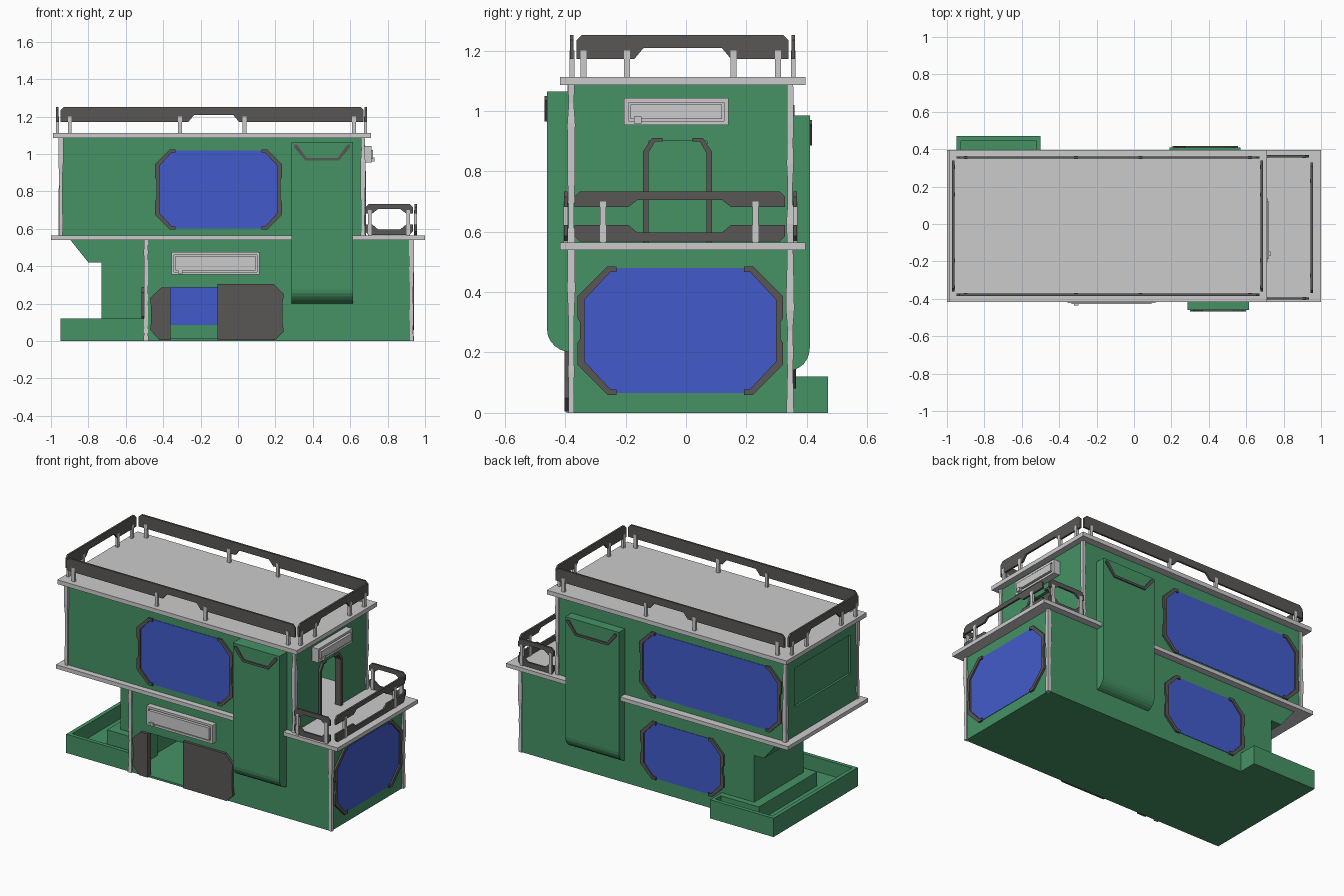
import bpy, bmesh, math, random

if "Cube" in bpy.data.objects:
    bpy.data.objects.remove(bpy.data.objects["Cube"])
random.seed(4)


def material(name, rgb):
    m = bpy.data.materials.new(name)
    m.diffuse_color = (*rgb, 1)
    m.use_nodes = True
    m.node_tree.nodes["Principled BSDF"].inputs["Base Color"].default_value = m.diffuse_color
    return m


GREEN = material("green_wall", (0.06, 0.29, 0.13))
BLUE = material("blue_glass", (0.055, 0.105, 0.6))
DARK = material("dark_metal", (0.1, 0.097, 0.094))


def finish(bm, name, mat):
    bmesh.ops.recalc_face_normals(bm, faces=bm.faces)
    me = bpy.data.meshes.new(name)
    bm.to_mesh(me)
    bm.free()
    ob = bpy.data.objects.new(name, me)
    bpy.context.collection.objects.link(ob)
    if mat:
        me.materials.append(mat)
    return ob


def prism(name, pts, axis, a, b, mat=None):
    """Extrude a 2D profile along an axis from a to b."""
    place = {"x": lambda u, v: (a, u, v), "y": lambda u, v: (u, a, v), "z": lambda u, v: (u, v, a)}[axis]
    bm = bmesh.new()
    f = bm.faces.new([bm.verts.new(place(u, v)) for u, v in pts])
    ext = bmesh.ops.extrude_face_region(bm, geom=[f])["geom"]
    vec = [(b - a) if axis == k else 0 for k in "xyz"]
    bmesh.ops.translate(bm, vec=vec, verts=[g for g in ext if isinstance(g, bmesh.types.BMVert)])
    return finish(bm, name, mat)


def box(name, x0, x1, y0, y1, z0, z1, mat=None):
    return prism(name, [(x0, y0), (x1, y0), (x1, y1), (x0, y1)], "z", z0, z1, mat)


def cut(ob, cutter):
    mod = ob.modifiers.new("cut", "BOOLEAN")
    mod.operation, mod.solver, mod.object = "DIFFERENCE", "EXACT", cutter
    bpy.context.view_layer.objects.active = ob
    bpy.ops.object.modifier_apply(modifier=mod.name)
    bpy.data.objects.remove(cutter)


def octagon(u0, u1, z0, z1, c):
    return [(u0 + c, z0), (u1 - c, z0), (u1, z0 + c), (u1, z1 - c),
            (u1 - c, z1), (u0 + c, z1), (u0, z1 - c), (u0, z0 + c)]


def brackets(name, axis, u0, u1, z0, z1, c, a, b, w=0.024):
    """Pair of C-shaped frames on the two sides of a window."""
    left = [(c + .03, z1), (c, z1), (0, z1 - c), (0, z1 - c - .07), (.009, z1 - c - .085),
            (.009, z0 + c + .085), (0, z0 + c + .07), (0, z0 + c), (c, z0), (c + .03, z0),
            (c + .03, z0 + .018), (c + .01, z0 + .018), (w, z0 + c + .01), (w, z1 - c - .01),
            (c + .01, z1 - .018), (c + .03, z1 - .018)]
    prism(name + "_left", [(u0 + u, z) for u, z in left], axis, a, b, DARK)
    prism(name + "_right", [(u1 - u, z) for u, z in left], axis, a, b, DARK)


def window(name, axis, u0, u1, z0, z1, c, inner, outer, g=0.012):
    """Pane through the wall plus its brackets."""
    s = math.copysign(1, outer - inner)
    prism(name + "_pane", octagon(u0 + g, u1 - g, z0 + g / 2, z1 - g / 2, c), axis,
          inner - s * .003, outer + s * .003, BLUE)
    brackets(name + "_frame", axis, u0, u1, z0, z1, c, outer - s * .004, outer + s * .012)


def rail(name, axis, u0, u1, z0, z1, h, a, posts, zb, zt, mid=None, flip=False):
    """Railing board with a notch in one long edge, on small posts."""
    m, c, d = (u0 + u1) / 2 if mid is None else mid, .018, (z1 - z0) * .45
    pts = [(u0, z0), (m - h - .03, z0), (m - h, z0 + d), (m + h, z0 + d), (m + h + .03, z0),
           (u1, z0), (u1, z1 - c), (u1 - c, z1), (u0 + c, z1), (u0, z1 - c)]
    if flip:
        pts = [(u, z0 + z1 - z) for u, z in pts]
    prism(name, pts, axis, a - .006, a + .006, DARK)
    for p in posts:
        x0, x1, y0, y1 = (a - .008, a + .008, p - .01, p + .01)
        if axis == "y":
            x0, x1, y0, y1 = y0, y1, x0, x1
        box(name + "_post", x0, x1, y0, y1, zb, zt)


def corner_post(name, x, y, z0, z1):
    """Slightly uneven square corner post."""
    bm = bmesh.new()
    n, rings = 8, []
    for i in range(n + 1):
        r = .011 + random.uniform(-.003, .003)
        rings.append([bm.verts.new((x + sx * r, y + sy * r, z0 + (z1 - z0) * i / n))
                      for sx, sy in ((-1, -1), (1, -1), (1, 1), (-1, 1))])
    for lo, hi in zip(rings, rings[1:]):
        for k in range(4):
            bm.faces.new((lo[k], lo[k - 3], hi[k - 3], hi[k]))
    bm.faces.new(rings[0])
    bm.faces.new(rings[-1])
    finish(bm, name, None)


def ell(t):
    """L-shaped ground plan, inset by t."""
    return [(-.5 + t, -.385 + t), (.93 - t, -.385 + t), (.93 - t, .352 - t),
            (-.73 + t, .352 - t), (-.73 + t, -.15 + t), (-.5 + t, -.15 + t)]


# Ground floor shell with door opening
ground = prism("ground_floor_walls", ell(0), "z", 0, .545, GREEN)
cut(ground, prism("room_cutter", ell(.02), "z", .012, .7))
cut(ground, box("door_cutter", -.40, -.08, -.45, -.35, .012, .285))
prism("overhang_support", [(-.9, .545), (-.8, .42), (-.725, .42), (-.725, .545)], "y", -.15, .352, GREEN)

# Planter around the recessed corner
planter = box("planter", -.95, -.5, -.385, .47, 0, .12, GREEN)
cut(planter, prism("planter_cutter", [(-.925, -.36), (-.52, -.36), (-.52, -.2), (-.79, -.2), (-.79, .39),
                                      (-.52, .39), (-.52, .445), (-.925, .445)], "z", .03, .2))

# Upper floor shell with balcony doorway and rear recess
upper = box("upper_floor_walls", -.95, .67, -.38, .348, .555, 1.09, GREEN)
cut(upper, box("room_cutter", -.93, .65, -.36, .328, .5, 1.2))
cut(upper, box("doorway_cutter", .6, .7, -.125, .07, .5, .9))
cut(upper, box("recess_cutter", -1, -.937, -.31, .25, .75, 1.0))

# Floor and roof slabs
box("middle_slab", -1, 1, -.418, .395, .54, .565)
box("roof_slab", -.99, .71, -.418, .395, 1.085, 1.112)

# Corner posts
for y in (-.38, .345):
    corner_post("ground_corner_post", .928, y, 0, .542)
    for x in (-.947, .668):
        corner_post("upper_corner_post", x, y, .56, 1.09)
corner_post("ground_corner_post", -.492, -.382, 0, .542)

# Windows
window("front_upper_window", "y", -.445, .235, .595, 1.025, .08, -.36, -.38)
window("back_upper_window", "y", -.925, .08, .6, 1.02, .08, .328, .348)
window("back_lower_window", "y", -.52, .07, .08, .45, .08, .332, .352)
window("end_window", "x", -.36, .322, .06, .485, .1, .91, .93)

# Balcony door frame
frame = [(0, .565), (0, .865), (.03, .91), (.065, .91), (.065, .898), (.04, .898), (.018, .86), (.018, .565)]
prism("balcony_door_frame_left", [(-.143 + u, z) for u, z in frame], "x", .64, .684, DARK)
prism("balcony_door_frame_right", [(.086 - u, z) for u, z in frame], "x", .64, .684, DARK)

# Sliding front door leaves and side shutter
prism("door_leaf_left", [(-.36, .005), (-.42, .005), (-.47, .06), (-.465, .1), (-.465, .18), (-.47, .23),
                         (-.41, .285), (-.36, .285)], "y", -.402, -.37, DARK)
prism("door_leaf_right", [(-.11, .005), (.2, .005), (.245, .05), (.238, .1), (.238, .2), (.245, .25),
                          (.19, .305), (-.11, .305)], "y", -.402, -.37, DARK)
prism("side_shutter", octagon(-.33, -.19, .1, .29, .03), "x", -.515, -.495, DARK)


# Wall ducts with rounded lower edge, and their trim
def duct(name, x0, x1, wall, face, z0, z1):
    d, r = face - wall, .075
    arc = [(wall + d * math.cos(t), z0 + r - r * math.sin(t)) for t in [i * math.pi / 12 for i in range(7)]]
    prism(name, [(wall, z1), (face, z1)] + arc, "x", x0, x1, GREEN)
    lo, hi = z1 - .1, z1 - .015
    u = [(x0 + .015, hi), (x0 + .015, hi - .015), (x0 + .075, lo), (x1 - .075, lo), (x1 - .015, hi - .015),
         (x1 - .015, hi), (x1 - .03, hi), (x1 - .082, lo + .014), (x0 + .082, lo + .014), (x0 + .03, hi)]
    prism(name + "_trim", u, "y", face, face + math.copysign(.008, d), DARK)


duct("front_duct", .285, .615, -.375, -.46, .2, 1.065)
duct("back_duct", .19, .57, .34, .41, .14, .985)


# Blank sign boxes with a raised rim and inner bar
def sign(name, axis, u0, u1, z0, z1, wall, d):
    def rect(k):
        return [(u0 + k, z0 + k), (u1 - k, z0 + k), (u1 - k, z1 - k), (u0 + k, z1 - k)]
    body = prism(name, rect(0), axis, wall, wall + d)
    cut(body, prism("sign_cutter", rect(.014), axis, wall + d * .7, wall + d * 2))
    prism(name + "_panel", rect(.021), axis, wall + d * .6, wall + d * 1.15)
    um = u0 + .045
    prism(name + "_latch", [(um - .012, z0 + .006), (um + .012, z0 + .006), (um + .012, z0 + .028),
                            (um - .012, z0 + .028)], axis, wall, wall + d * 1.3)


sign("front_sign", "y", -.355, .115, .355, .475, -.38, -.042)
sign("balcony_sign", "x", -.205, .14, .953, 1.042, .665, .05)

# Roof railings
for y, n in ((-.378, "front"), (.355, "back")):
    rail("roof_rail_" + n, "y", -.95, .672, 1.172, 1.252, .105, y, (-.9, -.31, .035, .62), 1.11, 1.2, -.13)
for x, n in ((-.966, "left"), (.683, "right")):
    rail("roof_rail_" + n, "x", -.362, .34, 1.172, 1.252, .13, x, (-.34, -.195, .158, .305), 1.11, 1.2)

# Balcony railings, upper and lower boards
for n, z0, z1, flip in (("upper", .682, .733, False), ("lower", .567, .622, True)):
    rail("balcony_rail_end_" + n, "x", -.37, .328, z0, z1, .14, .95, (-.275, .23), .565, .7, flip=flip)
    for y in (-.398, .362):
        rail("balcony_rail_side_" + n, "y", .682, .935, z0, z1, .06, y, (.705, .91), .565, .7, flip=flip)
